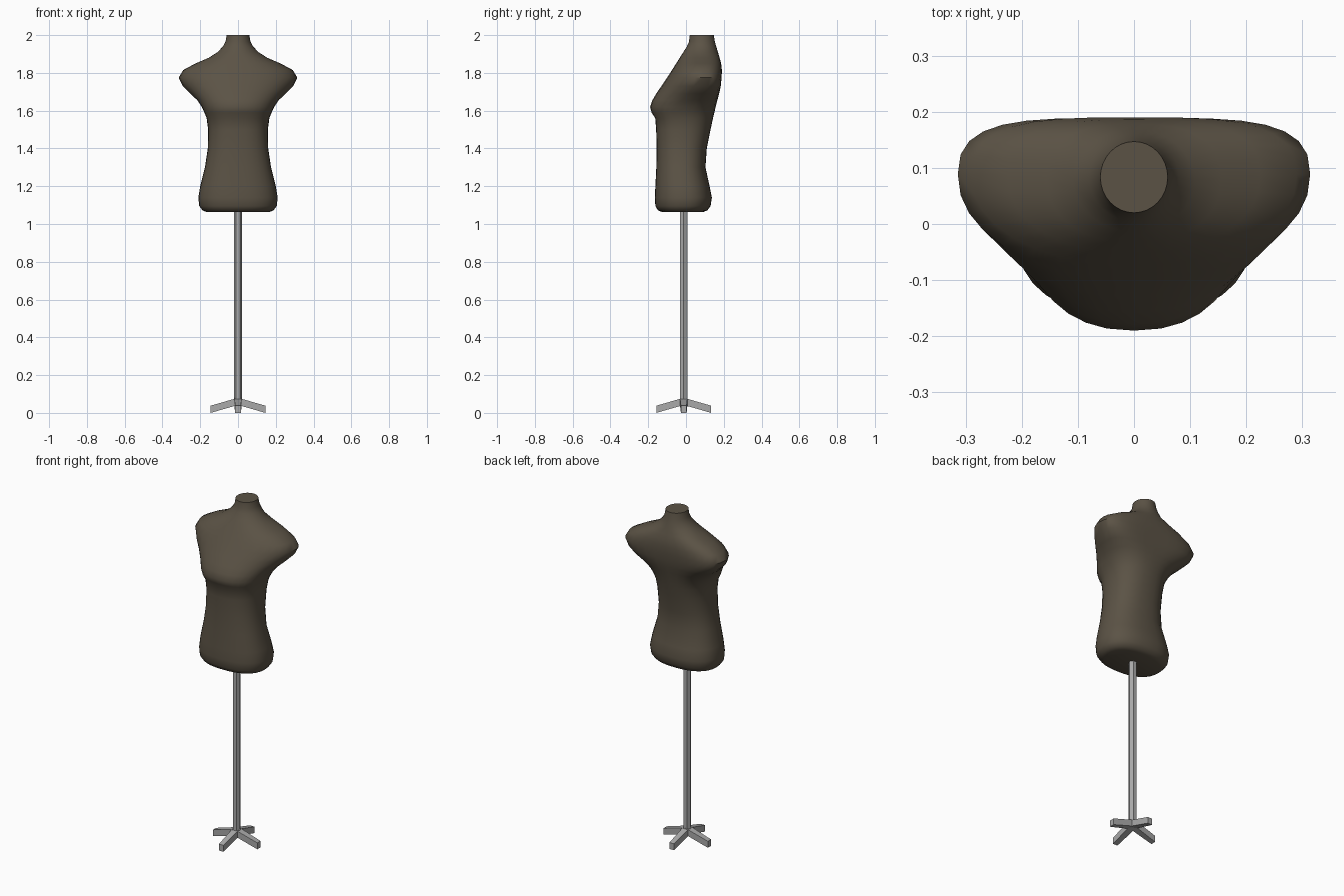
import bpy, bmesh, math
from mathutils import Vector

cube = bpy.data.objects.get("Cube")
if cube:
    bpy.data.objects.remove(cube)


def material(name, rgb):
    m = bpy.data.materials.new(name)
    m.use_nodes = True
    m.diffuse_color = (*rgb, 1)
    m.node_tree.nodes["Principled BSDF"].inputs["Base Color"].default_value = (*rgb, 1)
    return m


def make_object(name, bm, mat):
    bmesh.ops.recalc_face_normals(bm, faces=bm.faces)
    mesh = bpy.data.meshes.new(name)
    bm.to_mesh(mesh)
    bm.free()
    mesh.materials.append(mat)
    ob = bpy.data.objects.new(name, mesh)
    bpy.context.collection.objects.link(ob)
    return ob


def loft(bm, rings):
    loops = [[bm.verts.new(p) for p in ring] for ring in rings]
    n = len(loops[0])
    for a, b in zip(loops, loops[1:]):
        for i in range(n):
            j = (i + 1) % n
            bm.faces.new((a[i], a[j], b[j], b[i]))
    bm.faces.new(loops[0][::-1])
    bm.faces.new(loops[-1])


fabric = material("dark brown fabric", (0.105, 0.086, 0.06))
metal = material("grey metal", (0.4, 0.4, 0.4))

# Torso sections: height, half width, front y, back y, backward sweep of the sides
sections = [
    (1.063, 0.165, -0.125, 0.09, 0),
    (1.072, 0.188, -0.148, 0.113, 0),
    (1.095, 0.205, -0.162, 0.13, 0),
    (1.14, 0.21, -0.165, 0.137, 0),
    (1.2, 0.2, -0.162, 0.125, 0),
    (1.3, 0.175, -0.157, 0.103, 0),
    (1.4, 0.16, -0.155, 0.11, 0),
    (1.5, 0.158, -0.158, 0.13, 0),
    (1.56, 0.166, -0.163, 0.143, 0),
    (1.59, 0.178, -0.182, 0.15, 0.005),
    (1.62, 0.192, -0.19, 0.157, 0.015),
    (1.655, 0.215, -0.178, 0.166, 0.03),
    (1.69, 0.252, -0.158, 0.175, 0.05),
    (1.73, 0.292, -0.13, 0.183, 0.055),
    (1.775, 0.314, -0.1, 0.188, 0.045),
    (1.815, 0.29, -0.074, 0.19, 0.03),
    (1.85, 0.225, -0.052, 0.186, 0.02),
    (1.88, 0.155, -0.033, 0.178, 0.01),
    (1.91, 0.108, -0.014, 0.169, 0),
    (1.94, 0.08, 0.005, 0.16, 0),
    (1.965, 0.066, 0.016, 0.153, 0),
    (2.0, 0.06, 0.02, 0.147, 0),
]


def torso_ring(z, w, front, back, sweep, count=32):
    power = 0.84 if z < 1.9 else 1
    ring = []
    for i in range(count):
        t = math.tau * i / count
        c, s = math.cos(t), math.sin(t)
        u = math.copysign(abs(c) ** power, c)
        v = math.copysign(abs(s) ** power, s)
        ring.append((w * u, (front + back) / 2 + v * (back - front) / 2 + sweep * u * u, z))
    return ring


bm = bmesh.new()
loft(bm, [torso_ring(*s) for s in sections])
torso = make_object("torso", bm, fabric)
bpy.context.view_layer.objects.active = torso
torso.select_set(True)
bpy.ops.object.shade_smooth_by_angle(angle=math.radians(50))

# Six-sided pole
axis_y = -0.012
bm = bmesh.new()
loft(bm, [[(0.022 * math.cos(math.tau * i / 6), axis_y + 0.022 * math.sin(math.tau * i / 6), z)
           for i in range(6)] for z in (0.05, 1.09)])
make_object("pole", bm, metal)

# Four sloping feet in a cross
for k, name in enumerate(("left_foot", "back_foot", "right_foot", "front_foot")):
    a = math.tau * k / 4
    out = Vector((math.cos(a), math.sin(a), 0))
    side = Vector((-out.y, out.x, 0))
    base = Vector((0, axis_y, 0))
    bm = bmesh.new()
    loft(bm, [[base + out * r + side * h * sx + Vector((0, 0, z))
               for sx, z in ((-1, low), (1, low), (1, high), (-1, high))]
              for r, h, low, high in ((0, 0.02, 0.042, 0.08), (0.145, 0.015, 0, 0.038))])
    make_object(name, bm, metal)
